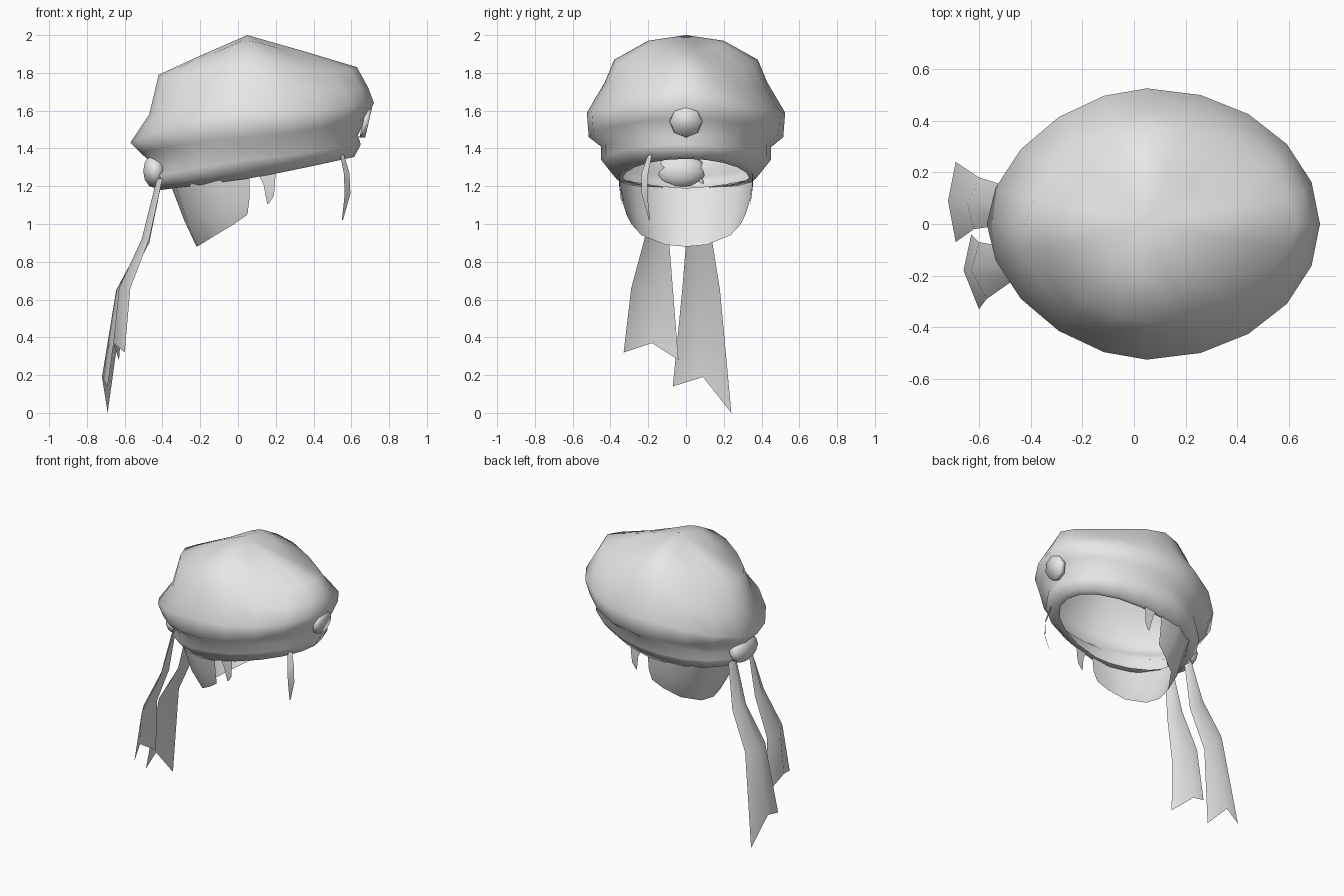
import bpy, bmesh, math
from mathutils import Matrix

grey = bpy.data.materials.new("plain grey")
grey.diffuse_color = (0.8, 0.8, 0.8, 1)


def finish(bm, name, recalc=False):
    if recalc:
        bmesh.ops.recalc_face_normals(bm, faces=bm.faces[:])
    for f in bm.faces:
        f.smooth = True
    me = bpy.data.meshes.new(name)
    bm.to_mesh(me)
    bm.free()
    me.materials.append(grey)
    ob = bpy.data.objects.new(name, me)
    bpy.context.collection.objects.link(ob)
    return ob


def sheet(name, rows):
    """Open surface through equal-length rows of points."""
    bm = bmesh.new()
    vs = [[bm.verts.new(p) for p in r] for r in rows]
    for a, b in zip(vs, vs[1:]):
        for i in range(len(a) - 1):
            bm.faces.new((a[i], b[i], b[i + 1], a[i + 1]))
    return finish(bm, name)


def signed_pow(v, e):
    return math.copysign(abs(v) ** e, v)


# Hat shell, open below. Each ring: back x, back z, front x, front z,
# half width, side z, front squareness, diagonal drop, height exponent
N = 20
rings = [
    (-0.18, 1.90, 0.33, 1.92, 0.20, 1.97, 1.7, 0.02, 2),
    (-0.42, 1.79, 0.63, 1.83, 0.38, 1.87, 1.7, 0.04, 2),
    (-0.47, 1.58, 0.69, 1.72, 0.43, 1.75, 1.85, 0.03, 2),
    (-0.57, 1.43, 0.72, 1.64, 0.525, 1.59, 2, 0, 2),
    (-0.52, 1.38, 0.68, 1.56, 0.515, 1.46, 2, 0, 1.6),
    (-0.42, 1.29, 0.635, 1.47, 0.45, 1.41, 2, 0, 1.4),
    (-0.46, 1.25, 0.65, 1.42, 0.45, 1.34, 2, 0, 1.2),
    (-0.41, 1.18, 0.615, 1.355, 0.37, 1.24, 2, 0, 1.1),
    (-0.37, 1.19, 0.57, 1.345, 0.335, 1.245, 2, 0, 1.1),
]
bm = bmesh.new()
loops = []
for xb, zb, xf, zf, w, zs, square, drop, ze in rings:
    ring = []
    mid = 0.05
    for i in range(N):
        a = 2 * math.pi * i / N
        c, s = math.cos(a), math.sin(a)
        if abs(c) < 1e-6:
            c = 0.0
        e = 2 / (square if c > 0 else min(square, 1.78))
        rx = xf - mid if c > 0 else mid - xb
        zend = zf if c > 0 else zb
        ring.append(bm.verts.new((
            mid + rx * signed_pow(c, e), w * signed_pow(s, e),
            zs + (zend - zs) * abs(c) ** ze - drop * (2 * s * c) ** 2)))
    loops.append(ring)
for a, b in zip(loops, loops[1:]):
    for i in range(N):
        j = (i + 1) % N
        bm.faces.new((a[i], b[i], b[j], a[j]))
peak = bm.verts.new((0.05, 0, 2.0))
for i in range(N):
    bm.faces.new((peak, loops[0][i], loops[0][(i + 1) % N]))
finish(bm, "hat")

# Badge on the front of the hat
bm = bmesh.new()
bmesh.ops.create_cone(bm, cap_ends=True, segments=8, radius1=0.088,
                      radius2=0.08, depth=0.03,
                      matrix=Matrix.Translation((0.677, 0, 1.54))
                      @ Matrix.Rotation(math.radians(103), 4, 'Y'))
finish(bm, "badge")

# Knot at the back
bm = bmesh.new()
bmesh.ops.create_uvsphere(bm, u_segments=10, v_segments=6, radius=1,
                          matrix=Matrix.Translation((-0.44, -0.03, 1.28))
                          @ Matrix.Diagonal((0.065, 0.14, 0.09, 1)))
finish(bm, "knot")

# Two ribbons with a folded centre line and notched ends
sheet("short_ribbon", [
    [(-0.40, -0.16, 1.24), (-0.43, -0.135, 1.24), (-0.42, -0.11, 1.24)],
    [(-0.47, -0.22, 0.92), (-0.51, -0.15, 0.92), (-0.49, -0.09, 0.92)],
    [(-0.57, -0.29, 0.66), (-0.63, -0.18, 0.66), (-0.60, -0.07, 0.66)],
    [(-0.60, -0.33, 0.32), (-0.66, -0.18, 0.37), (-0.63, -0.04, 0.28)]])
sheet("long_ribbon", [
    [(-0.41, 0.02, 1.24), (-0.43, 0.055, 1.24), (-0.40, 0.09, 1.24)],
    [(-0.48, 0.00, 0.90), (-0.51, 0.07, 0.90), (-0.47, 0.14, 0.90)],
    [(-0.62, -0.02, 0.65), (-0.645, 0.08, 0.65), (-0.60, 0.18, 0.65)],
    [(-0.69, -0.07, 0.14), (-0.72, 0.09, 0.19), (-0.69, 0.24, 0.0)]])


# Back hair: half outlines mirrored across y
def mirrored(half):
    return [(x, -y, z) for x, y, z in half] + \
           [(x, y, z) for x, y, z in half[-2::-1]]


sheet("back_hair", [
    mirrored([(0.06, 0.355, 1.26), (-0.10, 0.35, 1.24), (-0.25, 0.27, 1.22),
              (-0.33, 0.13, 1.20), (-0.35, 0, 1.19)]),
    mirrored([(0.06, 0.34, 1.13), (-0.06, 0.325, 1.10), (-0.19, 0.26, 1.06),
              (-0.27, 0.12, 1.02), (-0.285, 0, 1.02)]),
    mirrored([(0.05, 0.315, 1.05), (-0.02, 0.29, 1.00), (-0.12, 0.235, 0.94),
              (-0.20, 0.11, 0.89), (-0.22, 0, 0.88)])])

# Side locks
for side, name in ((-1, "right_lock"), (1, "left_lock")):
    sheet(name, [
        [(0.10, side * 0.355, 1.28), (0.20, side * 0.35, 1.28)],
        [(0.135, side * 0.355, 1.21), (0.195, side * 0.35, 1.21)],
        [(0.15, side * 0.345, 1.13), (0.19, side * 0.345, 1.15)],
        [(0.155, side * 0.34, 1.105), (0.165, side * 0.34, 1.11)]])

# Single front lock
sheet("front_lock", [
    [(0.54, -0.20, 1.37), (0.56, -0.18, 1.37)],
    [(0.56, -0.235, 1.27), (0.59, -0.20, 1.27)],
    [(0.565, -0.235, 1.16), (0.595, -0.205, 1.16)],
    [(0.55, -0.195, 1.02), (0.555, -0.19, 1.02)]])
